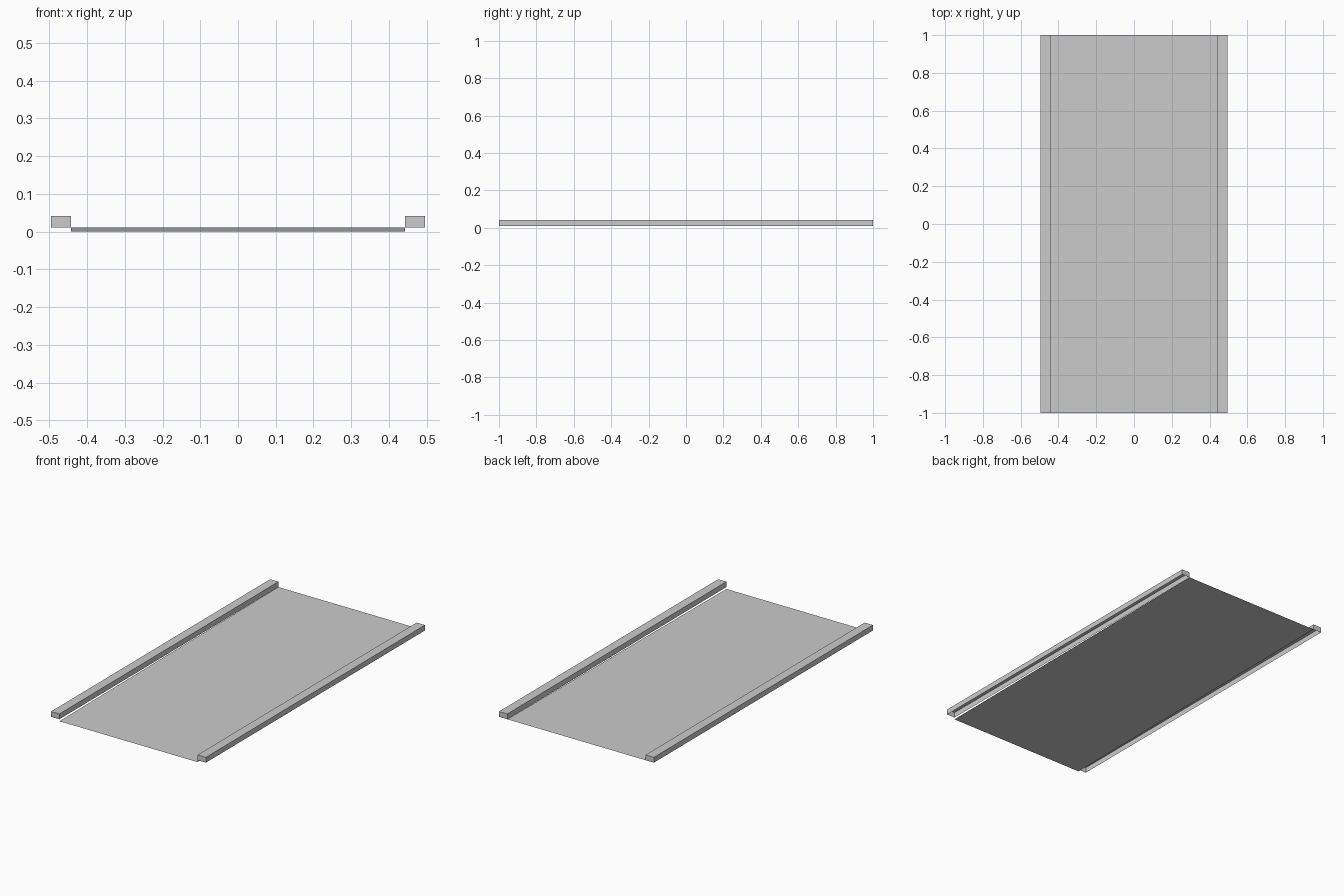
import bpy, bmesh

if "Cube" in bpy.data.objects:
    bpy.data.objects.remove(bpy.data.objects["Cube"])

Z_RAIL, Z_TOP = 0.011, 0.042
X_IN, X_OUT = 0.442, 0.495


def add_object(name, bm):
    mesh = bpy.data.meshes.new(name)
    bm.to_mesh(mesh)
    bm.free()
    obj = bpy.data.objects.new(name, mesh)
    bpy.context.collection.objects.link(obj)
    return obj


# Side rails: box shells with open undersides
def rail(name, side):
    bm = bmesh.new()
    bmesh.ops.create_cube(bm, size=1)
    bm.normal_update()
    bottom = [f for f in bm.faces if f.normal.z < -0.5]
    bmesh.ops.delete(bm, geom=bottom, context='FACES_ONLY')
    bmesh.ops.scale(bm, verts=bm.verts, vec=(X_OUT - X_IN, 2, Z_TOP - Z_RAIL))
    bmesh.ops.translate(bm, verts=bm.verts,
                        vec=(side * (X_IN + X_OUT) / 2, 0, (Z_TOP + Z_RAIL) / 2))
    return add_object(name, bm)


rail("left_rail", -1)
rail("right_rail", 1)

# Thin deck sheet, sloping gently up towards the back
bm = bmesh.new()
bmesh.ops.create_grid(bm, x_segments=1, y_segments=1, size=1)
for v in bm.verts:
    v.co.x *= X_IN
    v.co.z = Z_RAIL * (v.co.y + 1) / 2
add_object("deck_sheet", bm)
